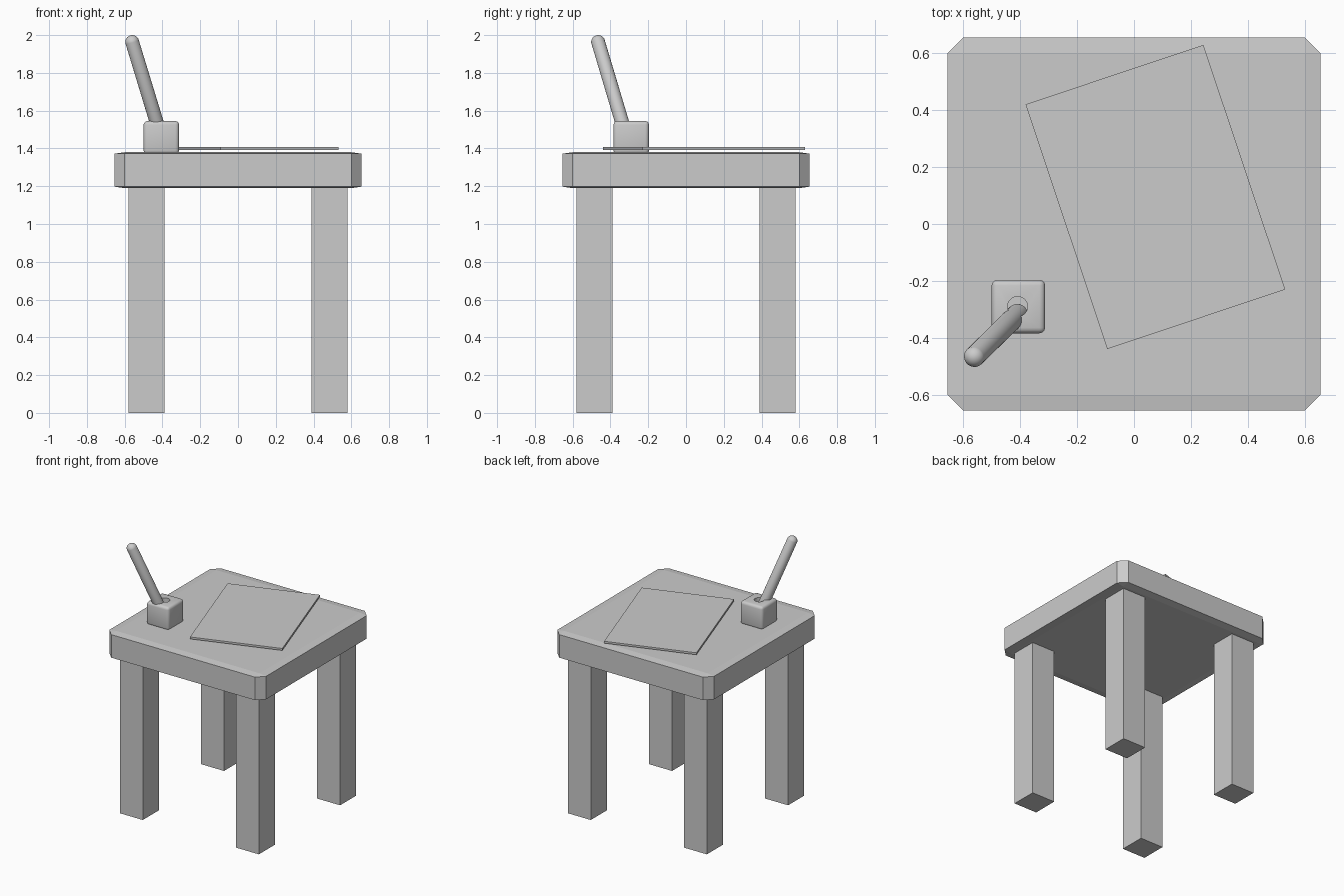
import bpy, bmesh
from math import radians
from mathutils import Vector

if "Cube" in bpy.data.objects:
    bpy.data.objects.remove(bpy.data.objects["Cube"])


def box(name, center, size, rot=0.0):
    bpy.ops.mesh.primitive_cube_add(size=1, location=center, rotation=(0, 0, rot))
    ob = bpy.context.object
    ob.name = name
    ob.scale = size
    bpy.ops.object.transform_apply(location=False, rotation=False, scale=True)
    return ob


def bevel(ob, width, segments):
    bm = bmesh.new()
    bm.from_mesh(ob.data)
    bmesh.ops.bevel(bm, geom=bm.edges[:], offset=width, segments=segments,
                    profile=0.5, affect='EDGES')
    bm.to_mesh(ob.data)
    bm.free()


# Table top: chamfered cube squashed flat, so the rim slopes gently
top = box("table_top", (0, 0, 1.285), (1.31, 1.31, 1.31))
bevel(top, 0.055, 1)
top.scale.z = 0.19 / 1.31

# Four square legs
for sx, xn in ((-1, "left"), (1, "right")):
    for sy, yn in ((-1, "front"), (1, "back")):
        box(f"{yn}_{xn}_leg", (sx * 0.485, sy * 0.485, 0.6), (0.192, 0.192, 1.2))

# Sheet of paper, turned on the table
box("paper", (0.075, 0.095, 1.4), (0.659, 0.906, 0.015), radians(18.5))

# Ink pot with a round well
pot = box("ink_pot", (-0.406, -0.29, 1.457), (0.188, 0.188, 0.176))
bevel(pot, 0.02, 3)
bpy.ops.mesh.primitive_cylinder_add(vertices=32, radius=0.035, depth=0.2,
                                    location=(-0.409, -0.29, 1.545))
cutter = bpy.context.object
cutter.name = "well_cutter"
mod = pot.modifiers.new("well", 'BOOLEAN')
mod.operation = 'DIFFERENCE'
mod.object = cutter
bpy.context.view_layer.objects.active = pot
bpy.ops.object.select_all(action='DESELECT')
pot.select_set(True)
bpy.ops.object.modifier_apply(modifier="well")
bpy.ops.object.shade_smooth_by_angle(angle=radians(35))
bpy.data.objects.remove(cutter)

# Pen leaning out of the pot, with rounded ends
tip, foot, r = Vector((-0.56, -0.465, 1.963)), Vector((-0.41, -0.318, 1.47)), 0.037
axis = tip - foot
bpy.ops.mesh.primitive_uv_sphere_add(segments=32, ring_count=16, radius=r, location=foot)
pen = bpy.context.object
pen.name = "pen"
for v in pen.data.vertices:
    if v.co.z > 1e-5:
        v.co.z += axis.length
pen.rotation_mode = 'QUATERNION'
pen.rotation_quaternion = axis.to_track_quat('Z', 'Y')
bpy.ops.object.shade_smooth_by_angle(angle=radians(35))
